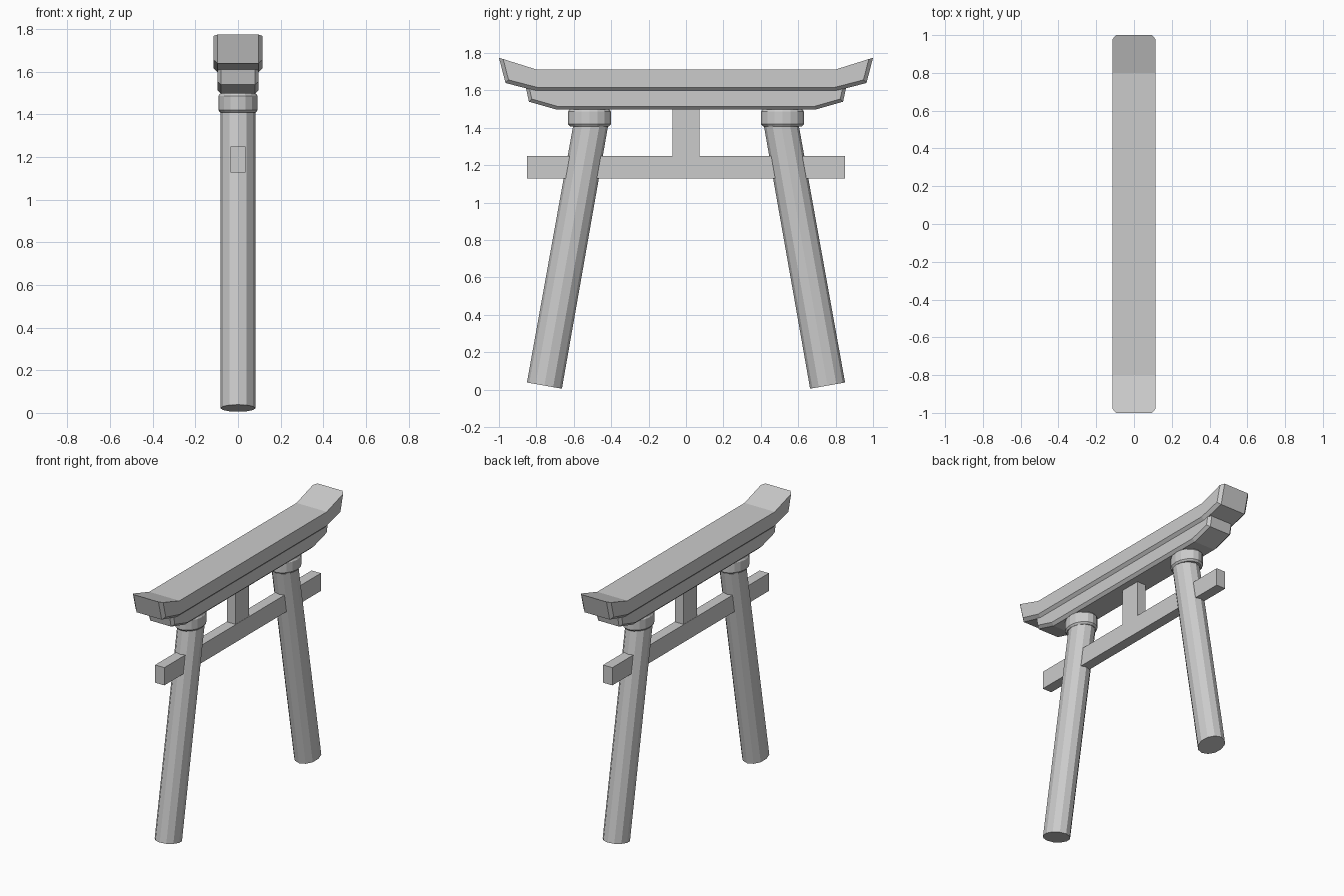
import bpy, bmesh, math
from mathutils import Matrix, Vector

if "Cube" in bpy.data.objects:
    bpy.data.objects.remove(bpy.data.objects["Cube"])


def finish(bm, name):
    bmesh.ops.recalc_face_normals(bm, faces=bm.faces)
    me = bpy.data.meshes.new(name)
    bm.to_mesh(me)
    bm.free()
    ob = bpy.data.objects.new(name, me)
    bpy.context.collection.objects.link(ob)
    return ob


def box(name, size, center):
    bm = bmesh.new()
    bmesh.ops.create_cube(bm, size=1, matrix=Matrix.Translation(center) @ Matrix.Diagonal((*size, 1)))
    return finish(bm, name)


def beam(name, top, bottom, half_x, bevel):
    """Extrude a y-mirrored profile along x; bevel every rim edge except the top ones."""
    half = top + bottom[::-1]
    profile = half + [(-y, z) for y, z in reversed(half)]
    n_top = len(top)
    bm = bmesh.new()
    rims = [[bm.verts.new((x, y, z)) for y, z in profile] for x in (-half_x, half_x)]
    n = len(profile)
    edges = []
    for rim in rims:
        bm.faces.new(rim)
    for i in range(n):
        j = (i + 1) % n
        bm.faces.new((rims[0][i], rims[0][j], rims[1][j], rims[1][i]))
        is_top = all(k < n_top or k >= n - n_top for k in (i, j))
        if not is_top:
            edges += [bm.edges.get((rim[i], rim[j])) for rim in rims]
    bmesh.ops.bevel(bm, geom=edges, offset=bevel, segments=1, affect='EDGES')
    return finish(bm, name)


def ring_stack(name, rings, sides=12):
    """Loft elliptical rings, each given as (matrix, x radius, y radius)."""
    bm = bmesh.new()
    loops = []
    for mat, rx, ry in rings:
        angles = [2 * math.pi * i / sides for i in range(sides)]
        loops.append([bm.verts.new(mat @ Vector((rx * math.cos(a), ry * math.sin(a), 0))) for a in angles])
    for a, b in zip(loops, loops[1:]):
        for i in range(sides):
            j = (i + 1) % sides
            bm.faces.new((a[i], a[j], b[j], b[i]))
    bm.faces.new(loops[0])
    bm.faces.new(loops[-1])
    return finish(bm, name)


# Leaning pillars with level collars
for side, label in ((-1, "left"), (1, "right")):
    foot, head = Vector((0, side * 0.757, 0.022)), Vector((0, side * 0.503, 1.45))
    tilt = (head - foot).to_track_quat('Z', 'X').to_matrix().to_4x4()
    angle = math.atan2(foot.y - head.y, head.z - foot.z)
    tilt = Matrix.Rotation(angle, 4, 'X')
    ring_stack(label + "_pillar", [(Matrix.Translation(foot) @ tilt, 0.082, 0.095),
                                   (Matrix.Translation(head) @ tilt, 0.082, 0.092)])
    collar = [(1.408, 0.9), (1.42, 1.0), (1.487, 1.0), (1.498, 0.92)]
    ring_stack(label + "_collar", [(Matrix.Translation((0, side * 0.516, z)), 0.092 * s, 0.115 * s)
                                   for z, s in collar], 16)

# Upturned top lintel and the smaller lintel beneath it
beam("top_lintel", [(0.80, 1.712), (1.0, 1.775)], [(0.80, 1.597), (0.965, 1.64)], 0.115, 0.02)
beam("under_lintel", [(0.855, 1.61)], [(0.69, 1.497), (0.84, 1.54)], 0.097, 0.018)

# Tie beam and centre strut
box("tie_beam", (0.07, 1.70, 0.122), (0, 0, 1.189))
box("centre_strut", (0.066, 0.146, 0.27), (0, 0, 1.375))
